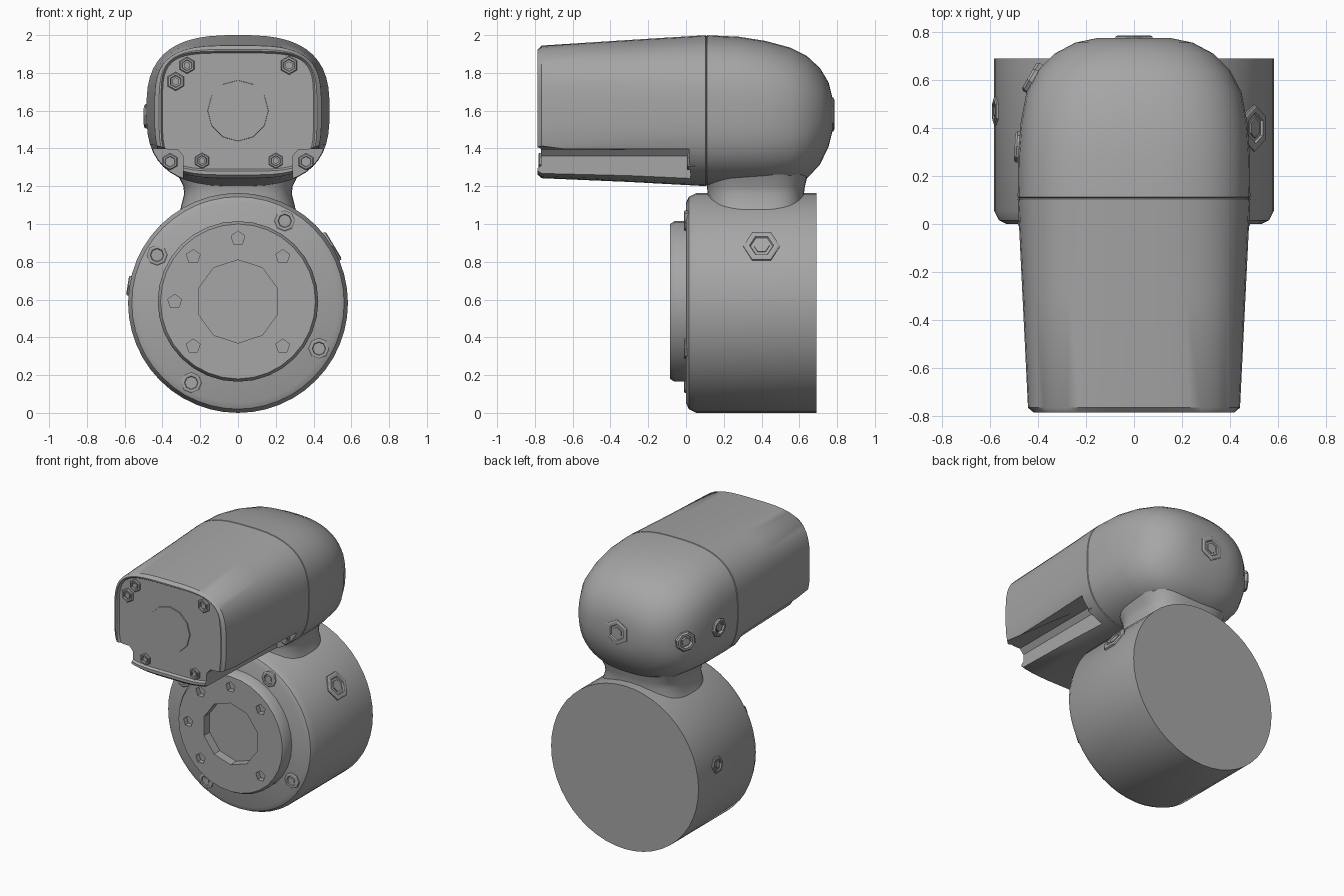
import bpy, bmesh
from math import sin, cos, pi, radians, copysign
from mathutils import Vector

if "Cube" in bpy.data.objects:
    bpy.data.objects.remove(bpy.data.objects["Cube"])

GREY = (0.38, 0.38, 0.38, 1)
metal = bpy.data.materials.new("cast grey")
metal.use_nodes = True
metal.diffuse_color = GREY
bsdf = next(n for n in metal.node_tree.nodes if n.type == 'BSDF_PRINCIPLED')
bsdf.inputs["Base Color"].default_value = GREY


def loft(name, rings):
    """Skin a list of equal-length point rings and cap both ends."""
    bm = bmesh.new()
    rows = [[bm.verts.new(p) for p in ring] for ring in rings]
    n = len(rows[0])
    for a, b in zip(rows, rows[1:]):
        for i in range(n):
            j = (i + 1) % n
            bm.faces.new((a[i], a[j], b[j], b[i]))
    bm.faces.new(rows[0])
    bm.faces.new(rows[-1])
    bmesh.ops.recalc_face_normals(bm, faces=bm.faces)
    mesh = bpy.data.meshes.new(name)
    bm.to_mesh(mesh)
    bm.free()
    mesh.materials.append(metal)
    ob = bpy.data.objects.new(name, mesh)
    bpy.context.collection.objects.link(ob)
    return ob


def activate(ob):
    bpy.ops.object.select_all(action='DESELECT')
    ob.select_set(True)
    bpy.context.view_layer.objects.active = ob


def smooth(ob, angle=35):
    activate(ob)
    bpy.ops.object.shade_smooth_by_angle(angle=radians(angle))


def cut(ob, cutters):
    for c in cutters:
        mod = ob.modifiers.new("cut", 'BOOLEAN')
        mod.operation, mod.solver, mod.object = 'DIFFERENCE', 'EXACT', c
        activate(ob)
        bpy.ops.object.modifier_apply(modifier=mod.name)
        bpy.data.objects.remove(c)


def lathe(name, origin, axis, profile, sides):
    """Turn (radius, distance) pairs around an axis."""
    q = Vector((0, 0, 1)).rotation_difference(Vector(axis))
    o = Vector(origin)
    return loft(name, [[o + q @ Vector((r * sin(2 * pi * i / sides),
                                        r * cos(2 * pi * i / sides), d))
                        for i in range(sides)] for r, d in profile])


def oval(a, b, n, count=48):
    """Superellipse points with half sizes a, b and exponent n."""
    pts = []
    for i in range(count):
        t = 2 * pi * (i + 0.5) / count
        pts.append((copysign(a * abs(cos(t)) ** (2 / n), cos(t)),
                    copysign(b * abs(sin(t)) ** (2 / n), sin(t))))
    return pts


def plug(name, loc, axis, r, h=0.012, sides=6):
    """Low collar with a sunken centre and a hex head inside."""
    lathe(name, loc, axis, [(r, -0.03), (r, h * 0.6), (r * 0.88, h),
                            (r * 0.66, h), (r * 0.6, 0.003)], sides)
    lathe(name + "_head", loc, axis, [(r * 0.42, -0.01), (r * 0.42, h * 0.8)], 6)


FRONT = (0, -1, 0)
DRUM_Z = 0.582

# Drum body
drum = lathe("drum", (0, 0, DRUM_Z), (0, 1, 0),
             [(0.53, 0), (0.562, 0.015), (0.582, 0.055), (0.582, 0.69)], 48)
smooth(drum)

# Output flange with a wide bore and small pin holes
flange = lathe("output_flange", (0, 0, 0.59), FRONT,
               [(0.425, -0.02), (0.425, 0.06), (0.41, 0.085)], 32)
cutters = [lathe("bore", (0, 0, 0.59), FRONT, [(0.22, 0.02), (0.22, 0.2)], 10)]
for deg in (45, 90, 135, 180, 225, 315):
    t = radians(deg)
    cutters.append(lathe("pin_hole", (0.335 * cos(t), 0, 0.59 + 0.335 * sin(t)),
                         FRONT, [(0.038, 0.05), (0.038, 0.2)], 5))
cut(flange, cutters)
smooth(flange)

# Drum face bolts
for k in range(4):
    t = radians(60 + 90 * k)
    plug("drum_bolt", (0.495 * cos(t), 0, 0.588 + 0.495 * sin(t)), FRONT, 0.055, 0.01, 8)

# Drum side plugs
for name, deg, y, r in (("drum_plug_left", 31, 0.4, 0.098), ("drum_plug_right", 171, 0.47, 0.06)):
    t = radians(deg)
    d = Vector((cos(t), 0, sin(t)))
    plug(name, d * 0.58 + Vector((0, y, DRUM_Z)), d, r, 0.012)

# Neck between drum and housing
neck = loft("neck", [[(x, 0.37 + y, z) for x, y in oval(a, b, 3.2)]
                     for z, a, b in ((0.95, 0.36, 0.27), (1.08, 0.305, 0.26),
                                     (1.16, 0.285, 0.255), (1.2, 0.29, 0.26),
                                     (1.28, 0.33, 0.28))])
smooth(neck, 50)

# Motor housing: y, half width, bottom, top, exponent
sections = [(-0.768, 0.4, 1.29, 1.905, 4.5), (-0.785, 0.408, 1.28, 1.915, 4.5),
            (-0.785, 0.418, 1.26, 1.925, 4), (-0.765, 0.442, 1.242, 1.945, 3.5),
            (-0.3, 0.465, 1.222, 1.975, 3), (0.104, 0.485, 1.2, 2.0, 2.8),
            (0.108, 0.479, 1.206, 1.994, 2.8), (0.112, 0.485, 1.2, 2.0, 2.8),
            (0.28, 0.483, 1.2, 1.992, 2.8), (0.42, 0.473, 1.2, 1.97, 2.7),
            (0.55, 0.448, 1.205, 1.935, 2.6), (0.64, 0.4, 1.24, 1.89, 2.5),
            (0.71, 0.33, 1.315, 1.825, 2.4), (0.755, 0.245, 1.41, 1.75, 2.3),
            (0.775, 0.15, 1.49, 1.67, 2.2)]
housing = loft("motor_housing",
               [[(x, y, (lo + hi) / 2 + z) for x, z in oval(a, (hi - lo) / 2, n)]
                for y, a, lo, hi, n in sections])

# Corner notches along the lower edges
notches = []
for s in (1, -1):
    notches.append(loft("notch", [
        [(s * x, y + (0.03 if z < 1.2 else 0), z) for x, z in
         ((0.29, 1.0), (0.29, 1.36), (0.32, 1.395), (0.7, edge))]
        + [(s * 0.7, y + (0.03), 1.0)]
        for y, edge in ((-0.9, 1.52), (0.015, 1.4))]))
cut(housing, notches)
smooth(housing)

# Front cover disc and bolts
lathe("cover_disc", (0, -0.768, 1.6), FRONT, [(0.165, -0.02), (0.16, 0.007)], 12)
for x, z, r in ((-0.27, 1.84, 0.045), (0.27, 1.84, 0.05), (-0.33, 1.755, 0.05),
                (-0.19, 1.335, 0.042), (0.2, 1.335, 0.042)):
    plug("cover_bolt", (x, -0.768, z), FRONT, r, 0.014)
for s in (1, -1):
    plug("notch_bolt", (s * 0.36, 0.018, 1.33), FRONT, 0.045)

# Housing plugs on the rear and right side
plug("rear_plug", (0, 0.773, 1.58), (0, 1, 0), 0.09, 0.012)
plug("rear_corner_plug", (-0.415, 0.605, 1.565), Vector((-0.87, 0.5, 0)), 0.07, 0.025, 8)
plug("side_plug", (-0.475, 0.32, 1.57), Vector((-1, 0.06, 0)), 0.065, 0.022, 8)
